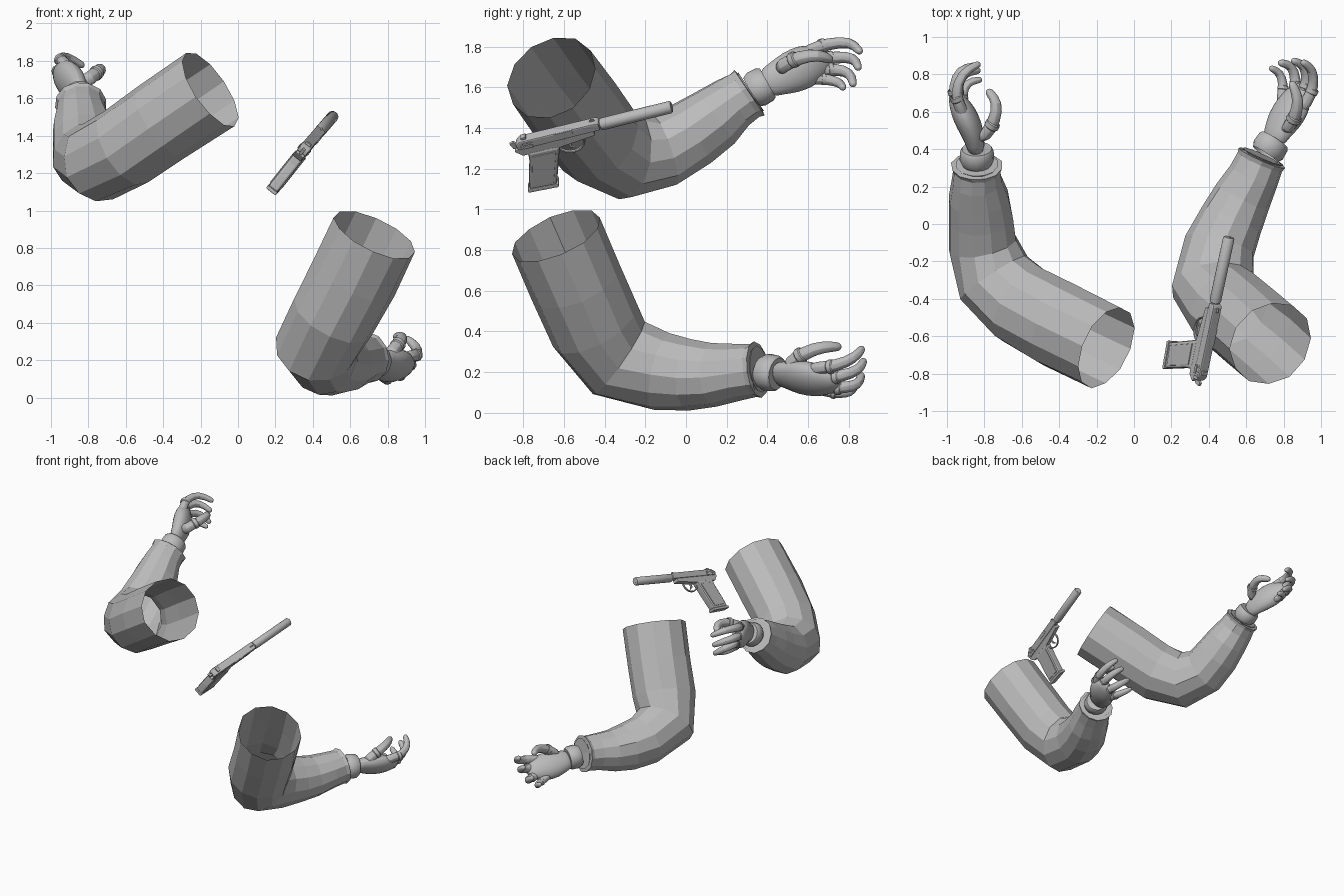
import bpy, bmesh, math, random
from mathutils import Vector, Matrix

random.seed(4)
cube = bpy.data.objects.get("Cube")
if cube:
    bpy.data.objects.remove(cube, do_unlink=True)

grey = bpy.data.materials.new("plain grey")
grey.use_nodes = True
grey.diffuse_color = (0.5, 0.5, 0.5, 1)
grey.node_tree.nodes["Principled BSDF"].inputs["Base Color"].default_value = (0.5, 0.5, 0.5, 1)


def finish(name, bm, smooth=False, matrix=None):
    bmesh.ops.recalc_face_normals(bm, faces=bm.faces)
    mesh = bpy.data.meshes.new(name)
    bm.to_mesh(mesh)
    bm.free()
    mesh.materials.append(grey)
    obj = bpy.data.objects.new(name, mesh)
    bpy.context.collection.objects.link(obj)
    if matrix:
        obj.matrix_world = matrix
    if smooth:
        bpy.ops.object.select_all(action="DESELECT")
        obj.select_set(True)
        bpy.context.view_layer.objects.active = obj
        bpy.ops.object.shade_smooth_by_angle(angle=math.radians(40))
    return obj


def tube(name, path, wide, sides=12, flat=1.0, closed=False, jitter=0.0, smooth=False, matrix=None):
    """Loft rings of (x, y, z, radius); wide is the sideways axis of each ring."""
    pts = [(Vector(p[:3]), p[3]) for p in path]
    if closed:
        (c, r), d = pts[-1], (pts[-1][0] - pts[-2][0]).normalized()
        pts += [(c + d * r * 0.6, r * 0.75), (c + d * r * 0.95, r * 0.3)]
    bm, rings = bmesh.new(), []
    for i, (c, r) in enumerate(pts):
        before, after = pts[max(i - 1, 0)][0], pts[min(i + 1, len(pts) - 1)][0]
        t = (after - before).normalized()
        u = (wide - t * wide.dot(t)).normalized()
        v = t.cross(u)
        ring = []
        for k in range(sides):
            a = math.tau * k / sides
            rr = r * random.uniform(1 - jitter, 1 + jitter)
            ring.append(bm.verts.new(c + u * rr * math.cos(a) + v * rr * flat * math.sin(a)))
        rings.append(ring)
    for a, b in zip(rings, rings[1:]):
        for k in range(sides):
            n = (k + 1) % sides
            bm.faces.new((a[k], a[n], b[n], b[k]))
    if closed:
        bm.faces.new(rings[0])
        bm.faces.new(rings[-1])
    return finish(name, bm, smooth, matrix)


def build_arm(side, sleeve, palm, fingers, thumb):
    # Sleeve: open at the shoulder, rolled inwards at the cuff
    p = [Vector(s[:3]) for s in sleeve]
    hinge = (p[0] - p[3]).cross(p[-1] - p[3])
    end, along = p[-1], (p[-1] - p[-2]).normalized()
    r = sleeve[-1][3]
    folds = [(*(end + along * d), r * k) for d, k in ((0.025, 1.06), (0.035, 0.9), (0.01, 0.7))]
    tube(side + "_sleeve", sleeve + folds, hinge, jitter=0.025)

    # Glove cuff, a flared band around the wrist
    wrist = Vector(palm[0][:3])
    back = (wrist - end).normalized()
    cuff = [(*(wrist + back * d), k) for d, k in
            ((-0.07, 0.08), (-0.04, 0.095), (0.01, 0.092), (0.025, 0.082), (0.02, 0.06))]
    tube(side + "_glove_cuff", cuff, hinge, sides=16, flat=0.95, smooth=True)

    # Palm
    knuckles = Vector(fingers[0][0]) - Vector(fingers[-1][0])
    hand = tube(side + "_palm", palm, knuckles, flat=0.62, closed=True, smooth=True)
    hand.modifiers.new("Round", "SUBSURF").levels = 1

    # Fingers and thumb, with a glove hem on each
    names = ("index_finger", "middle_finger", "ring_finger", "little_finger", "thumb")
    for name, joints in zip(names, fingers + [thumb]):
        size = {"thumb": 1.15, "little_finger": 0.88}.get(name, 1.0)
        radii = [size * k for k in (0.036, 0.033, 0.029, 0.023)]
        j = [Vector(q) for q in joints]
        path = [(*q, k) for q, k in zip(j, radii)]
        root = j[0] + (Vector(palm[2][:3]) - j[0]) * 0.3
        axis = (j[1] - j[0]).cross(j[3] - j[1])
        finger = tube(side + "_" + name, [(*root, radii[0])] + path, axis, sides=8, closed=True, smooth=True)
        finger.modifiers.new("Round", "SUBSURF").levels = 1
        hem = [(*j[0].lerp(j[1], f), radii[1] * k) for f, k in
               ((0.55, 0.9), (0.6, 1.06), (0.8, 1.06), (0.85, 0.9))]
        tube(side + "_" + name + "_hem", hem, axis, sides=10, smooth=True)


# Raised arm
build_arm(
    "raised",
    [(-.15, -.66, 1.65, .235), (-.4, -.54, 1.48, .233), (-.6, -.43, 1.34, .228),
     (-.75, -.29, 1.26, .218), (-.81, -.11, 1.29, .188), (-.82, .03, 1.37, .175),
     (-.83, .14, 1.45, .16), (-.84, .23, 1.52, .138), (-.84, .29, 1.56, .13)],
    [(-.84, .38, 1.61, .075), (-.85, .44, 1.64, .085), (-.87, .51, 1.67, .11),
     (-.91, .59, 1.705, .112), (-.93, .63, 1.715, .095)],
    [[(-.92, .6, 1.78), (-.96, .7, 1.815), (-.92, .81, 1.825), (-.84, .85, 1.78)],
     [(-.94, .63, 1.73), (-.97, .74, 1.75), (-.93, .83, 1.745), (-.85, .845, 1.7)],
     [(-.93, .64, 1.68), (-.95, .74, 1.69), (-.91, .81, 1.67), (-.84, .82, 1.62)],
     [(-.91, .62, 1.64), (-.92, .7, 1.64), (-.89, .76, 1.62), (-.83, .77, 1.6)]],
    [(-.8, .46, 1.7), (-.74, .56, 1.75), (-.73, .65, 1.76), (-.77, .7, 1.74)])

# Lowered arm
build_arm(
    "lowered",
    [(.73, -.64, .87, .235), (.62, -.54, .64, .235), (.51, -.45, .43, .232),
     (.42, -.33, .27, .22), (.46, -.12, .205, .192), (.52, .02, .185, .175),
     (.58, .14, .185, .158), (.64, .25, .2, .138), (.675, .33, .21, .13)],
    [(.74, .43, .195, .075), (.765, .49, .185, .085), (.8, .55, .175, .112),
     (.85, .63, .165, .112), (.87, .67, .16, .095)],
    [[(.92, .64, .22), (.965, .74, .23), (.955, .83, .27), (.91, .86, .31)],
     [(.89, .66, .17), (.93, .77, .18), (.91, .85, .21), (.86, .87, .25)],
     [(.85, .67, .13), (.87, .78, .12), (.84, .85, .14), (.79, .86, .18)],
     [(.79, .67, .11), (.8, .75, .095), (.78, .81, .1), (.74, .83, .13)]],
    [(.82, .5, .24), (.87, .59, .3), (.88, .67, .325), (.85, .74, .325)])

# Pistol frame: local x points to the muzzle, local z to the sights
forward = Vector((.204, .95, .235)).normalized()
up = Vector((.587, -.311, .747))
up = (up - forward * up.dot(forward)).normalized()
pose = Matrix((forward, up.cross(forward), up)).transposed().to_4x4()
pose.translation = (.435, -.41, 1.42)
SIDE = Vector((0, 1, 0))


def plate(name, outline, half, bevel=0.004, y=0.0):
    """Extrude a side outline of (x, z) points to both sides of y."""
    bm = bmesh.new()
    face = bm.faces.new([bm.verts.new((x, y - half, z)) for x, z in outline])
    out = bmesh.ops.extrude_face_region(bm, geom=[face])
    moved = [v for v in out["geom"] if isinstance(v, bmesh.types.BMVert)]
    bmesh.ops.translate(bm, verts=moved, vec=(0, 2 * half, 0))
    obj = finish(name, bm, matrix=pose)
    if bevel:
        mod = obj.modifiers.new("Edges", "BEVEL")
        mod.width, mod.segments = bevel, 2


def box(x0, x1, z0, z1):
    return [(x0, z0), (x1, z0), (x1, z1), (x0, z1)]


def rod(name, stations, sides=16):
    tube(name, [(x, 0, z, r) for x, z, r in stations], SIDE, sides, smooth=True, closed=False, matrix=pose)


# Slide, frame and grip
plate("slide", [(-.44, -.015), (-.015, -.015), (-.015, .025), (-.03, .032), (-.42, .034), (-.445, .015)], .029, .007)
plate("frame", [(-.46, -.02), (-.43, -.055), (-.24, -.06), (-.1, -.045), (-.05, -.04), (-.05, -.014), (-.45, -.012)], .026)
plate("grip", [(-.4, -.045), (-.235, -.05), (-.26, -.11), (-.325, -.275), (-.465, -.265), (-.44, -.18), (-.41, -.1)], .03, .012)
plate("magazine_base", [(-.315, -.27), (-.32, -.29), (-.475, -.28), (-.47, -.26)], .033, .006)
for y in (-1, 1):
    plate("grip_panel", [(-.385, -.07), (-.265, -.075), (-.335, -.255), (-.445, -.245)], .004, .002, y * .031)
    plate("safety_lever", box(-.41, -.36, -.012, .004), .004, .002, y * .031)
    for k in range(6):
        plate("slide_groove", box(-.425 + k * .012, -.42 + k * .012, -.005, .022), .002, 0, y * .0295)

# Ejection port, sights and hammer
plate("ejection_port", box(-.24, -.15, .008, .03), .003, .001, -.029)
plate("front_sight", [(-.06, .03), (-.03, .03), (-.035, .042), (-.05, .044)], .004, .001)
plate("rear_sight", box(-.41, -.385, .03, .046), .016, .002)
plate("hammer", [(-.44, -.02), (-.465, -.015), (-.475, .02), (-.455, .026), (-.44, .01)], .008, .002)

# Trigger and its guard
plate("trigger", [(-.2, -.05), (-.18, -.05), (-.185, -.08), (-.17, -.105), (-.195, -.088)], .007, .002)
guard = [(-.185 + .07 * math.cos(a), 0, -.055 - .065 * math.sin(a), .009)
         for a in (math.pi * k / 10 for k in range(11))]
tube("trigger_guard", guard, SIDE, 8, flat=0.6, smooth=True, matrix=pose)

# Barrel and suppressor with a bored muzzle
rod("barrel", [(-.05, 0, .02), (.01, 0, .02)])
rod("suppressor", [(-.01, 0, .012), (-.01, 0.0001, .028), (.005, 0, .031), (.35, 0, .031),
                   (.357, 0, .026), (.358, 0, .012), (.3, 0, .011), (.299, 0, .001)])
